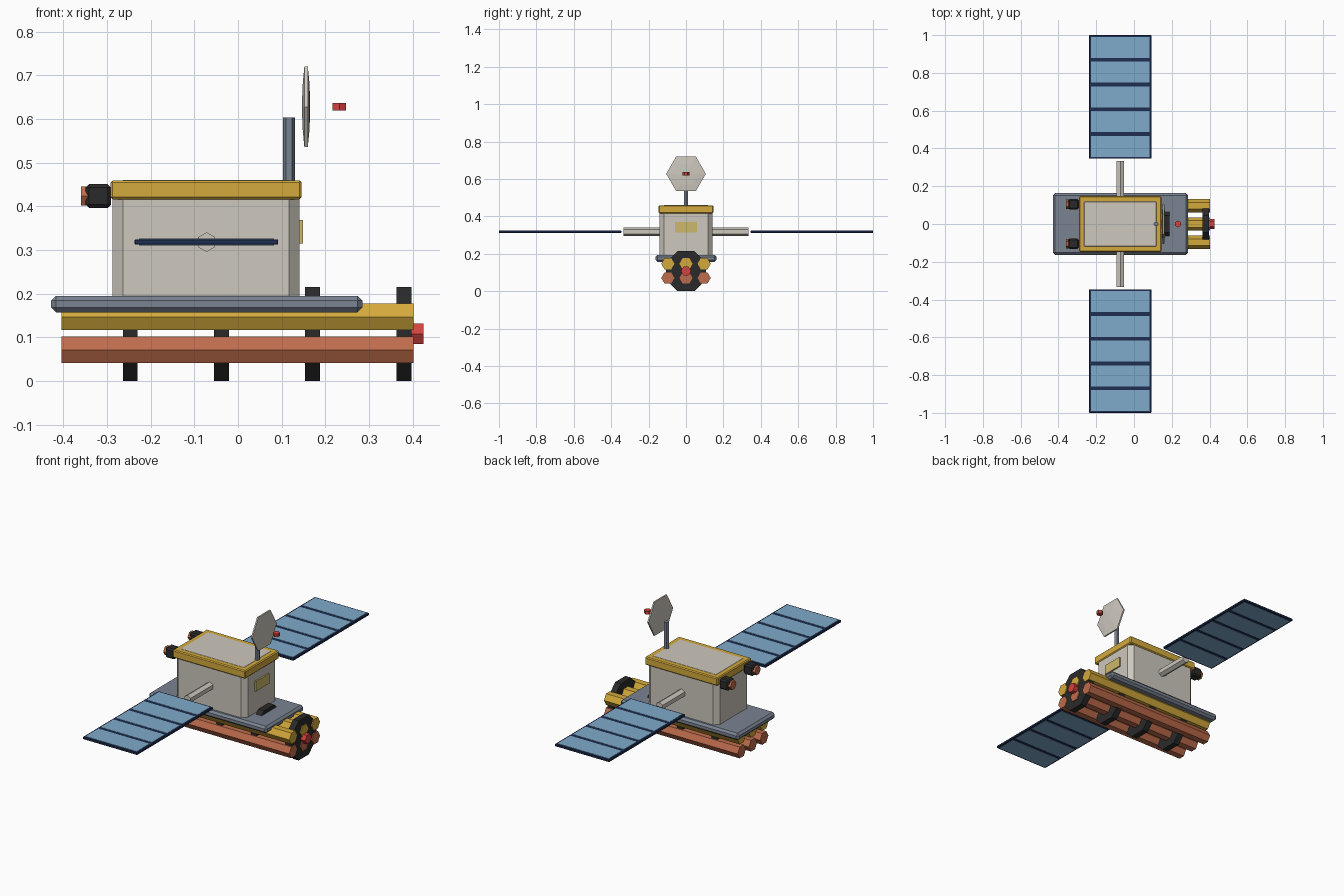
import bpy, bmesh, math
from mathutils import Vector

if "Cube" in bpy.data.objects:
    bpy.data.objects.remove(bpy.data.objects["Cube"])

def material(name, r, g, b):
    m = bpy.data.materials.new(name)
    lin = lambda c: ((c / 255 + 0.055) / 1.055) ** 2.4
    m.diffuse_color = (lin(r), lin(g), lin(b), 1)
    m.use_nodes = True
    m.node_tree.nodes["Principled BSDF"].inputs["Base Color"].default_value = m.diffuse_color
    return m

GREY = material("warm light grey", 205, 200, 190)
GOLD = material("gold foil", 212, 170, 60)
COPPER = material("copper", 190, 108, 76)
RED = material("red", 214, 66, 62)
SLATE = material("slate grey", 122, 131, 145)
BLACK = material("soft black", 42, 42, 43)
NAVY = material("navy", 30, 46, 82)
BLUE = material("cell blue", 126, 170, 203)
TAN = material("pale gold", 206, 184, 108)

def finish(name, bm, mat, smooth=False):
    bmesh.ops.recalc_face_normals(bm, faces=bm.faces)
    me = bpy.data.meshes.new(name)
    for f in bm.faces:
        f.smooth = smooth
    bm.to_mesh(me)
    bm.free()
    me.materials.append(mat)
    ob = bpy.data.objects.new(name, me)
    bpy.context.collection.objects.link(ob)
    return ob

def box(name, lo, hi, mat, bevel=0):
    """Box between two corners, with an optional one-step chamfer."""
    bm = bmesh.new()
    bmesh.ops.create_cube(bm, size=1)
    for v in bm.verts:
        v.co = Vector([(a + b) / 2 + c * (b - a) for a, b, c in zip(lo, hi, v.co)])
    if bevel:
        bmesh.ops.bevel(bm, geom=list(bm.edges), offset=bevel, segments=1,
                        affect='EDGES', profile=0.5)
    return finish(name, bm, mat)

def lathe(name, axis, centre, rings, mat, n=6, turn=0.0, smooth=False):
    """Closed n-sided solid along an axis; rings are (radius, offset) pairs."""
    iu, iv, iw = {'x': (1, 2, 0), 'y': (0, 2, 1), 'z': (0, 1, 2)}[axis]
    bm = bmesh.new()
    loops = []
    for r, w in rings:
        loop = []
        for i in range(n):
            a = turn + i * math.tau / n
            p = Vector(centre)
            p[iu] += r * math.cos(a)
            p[iv] += r * math.sin(a)
            p[iw] += w
            loop.append(bm.verts.new(p))
        loops.append(loop)
    for a, b in zip(loops, loops[1:]):
        for i in range(n):
            j = (i + 1) % n
            bm.faces.new((a[i], a[j], b[j], b[i]))
    bm.faces.new(loops[0])
    bm.faces.new(loops[-1])
    return finish(name, bm, mat, smooth)

def prism(name, axis, centre, r, length, mat, n=6, turn=0.0):
    return lathe(name, axis, centre, [(r, -length / 2), (r, length / 2)], mat, n, turn)

# Bundle of hexagonal tubes: gold row above copper row
for i, y in enumerate((-0.097, 0, 0.097)):
    prism(f"upper_tube_{i}", 'x', (-0.001, y, 0.147), 0.0352, 0.807, GOLD)
    prism(f"lower_tube_{i}", 'x', (-0.001, y, 0.071), 0.0352, 0.807, COPPER)

# Octagonal bands clamping the tubes, and the end nozzle
for i, x in enumerate((-0.247, -0.038, 0.171, 0.380)):
    prism(f"tube_band_{i}", 'x', (x, 0, 0.1075), 0.1075 / math.cos(math.pi / 8),
          0.034, BLACK, 8, math.pi / 8)
prism("end_nozzle", 'x', (0.41, 0, 0.108), 0.0275, 0.030, RED)

# Deck, body, foil lid and side plate
box("deck", (-0.428, -0.163, 0.157), (0.285, 0.163, 0.195), SLATE, 0.011)
box("body", (-0.287, -0.141, 0.165), (0.141, 0.141, 0.4605), GREY, 0.024)
box("lid", (-0.292, -0.147, 0.416), (0.146, 0.147, 0.4595), GOLD, 0.005)
box("side_plate", (0.139, -0.058, 0.315), (0.1485, 0.058, 0.369), TAN)

# Mirrored parts: cameras, arms and solar wings
for s, side in ((-1, "front"), (1, "back")):
    y = s * 0.105
    box(f"{side}_camera", (-0.349, y - 0.027, 0.396), (-0.291, y + 0.027, 0.451), BLACK, 0.008)
    prism(f"{side}_camera_lens", 'x', (-0.350, y, 0.4235), 0.025, 0.020, COPPER)
    prism(f"{side}_arm", 'y', (-0.072, s * 0.231, 0.318), 0.0225, 0.204, GREY, 6, math.pi / 6)
    ya, yb = sorted((s * 0.346, s * 1.0))
    box(f"{side}_wing_frame", (-0.237, ya, 0.312), (0.092, yb, 0.3245), NAVY, 0.002)
    # Five cells per wing, standing just proud on both faces
    pitch, first = 0.1308, 0.346
    for k in range(5):
        gap0 = 0.010 
        a = first + k * pitch + gap0
        b = first + (k + 1) * pitch - gap0
        c0, c1 = sorted((s * a, s * b))
        box(f"{side}_wing_cell_{k}", (-0.227, c0, 0.3105), (0.082, c1, 0.326), BLUE)

# Mast, lens-shaped six-sided dish and its floating feed
prism("mast", 'z', (0.117, 0, 0.526), 0.0135, 0.154, SLATE)
lathe("dish", 'x', (0.156, 0, 0.628),
      [(0.012, -0.0095), (0.065, -0.0075), (0.106, -0.004),
       (0.106, 0.004), (0.065, 0.0075), (0.012, 0.0095)], GREY)
prism("dish_feed", 'z', (0.232, 0, 0.628), 0.018, 0.018, RED, 6, math.pi / 6)
